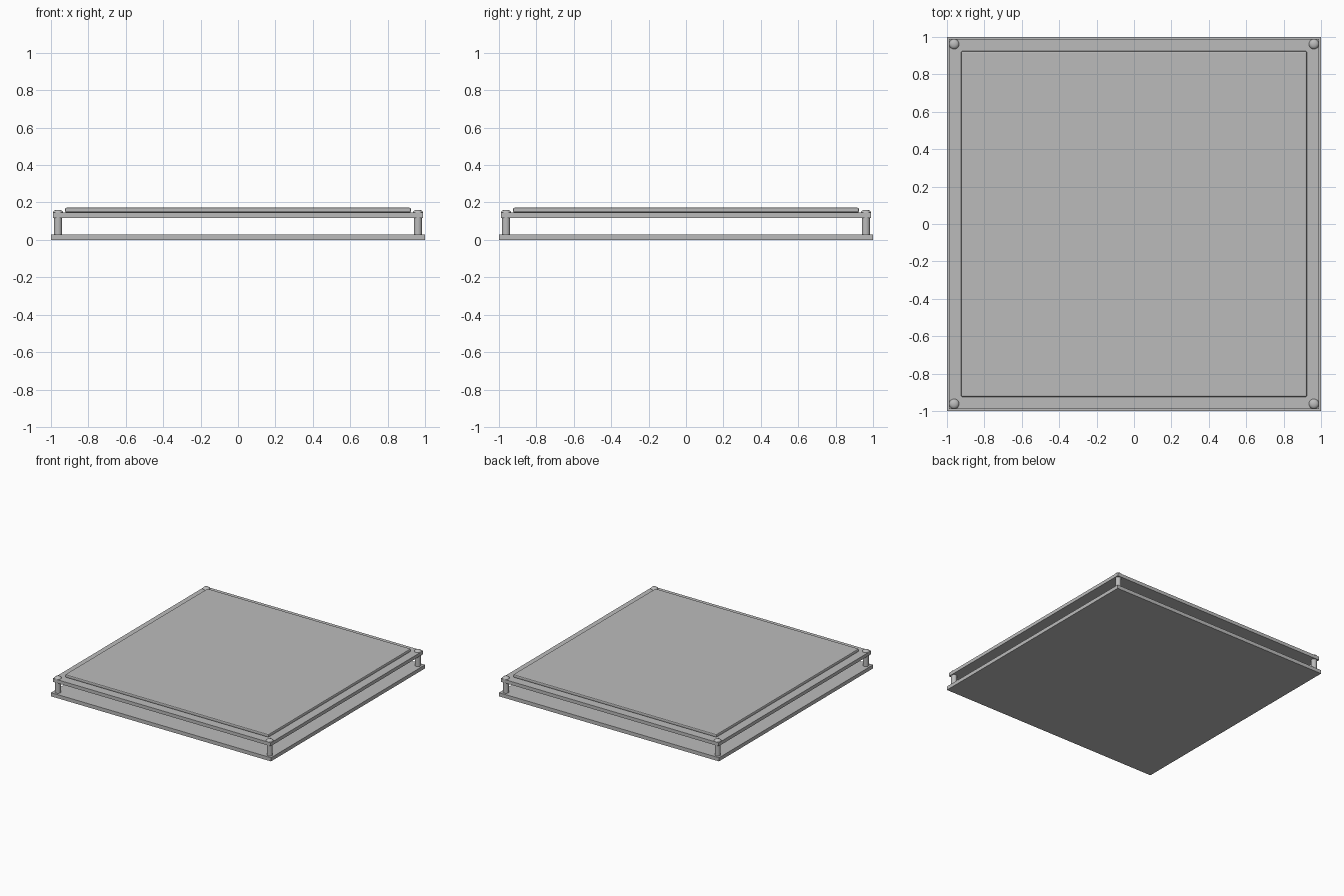
import bpy, bmesh, math

old = bpy.data.objects.get("Cube")
if old:
    bpy.data.objects.remove(old)

grey = bpy.data.materials.new("plain grey")
grey.use_nodes = True
colour = (0.5, 0.5, 0.5, 1)
grey.diffuse_color = colour
grey.node_tree.nodes["Principled BSDF"].inputs["Base Color"].default_value = colour


def finish(obj, name):
    obj.name = name
    obj.data.materials.append(grey)
    return obj


def slab(name, half, bottom, top):
    """Square plate centred on the origin."""
    bpy.ops.mesh.primitive_cube_add(size=2, location=(0, 0, (bottom + top) / 2))
    obj = bpy.context.object
    obj.scale = (half, half, (top - bottom) / 2)
    bpy.ops.object.transform_apply(location=False, rotation=False, scale=True)
    return finish(obj, name)


def lathe(name, profile, x, y, sides=24):
    """Spin a radius/height profile around a vertical axis."""
    bm = bmesh.new()
    verts = [bm.verts.new((r, 0, z)) for r, z in profile]
    edges = [bm.edges.new(pair) for pair in zip(verts, verts[1:])]
    bmesh.ops.spin(bm, geom=verts + edges, axis=(0, 0, 1), cent=(0, 0, 0),
                   angle=math.tau, steps=sides, use_merge=True)
    bmesh.ops.remove_doubles(bm, verts=bm.verts, dist=1e-5)
    bmesh.ops.recalc_face_normals(bm, faces=bm.faces)
    mesh = bpy.data.meshes.new(name)
    bm.to_mesh(mesh)
    bm.free()
    obj = bpy.data.objects.new(name, mesh)
    obj.location = (x, y, 0)
    bpy.context.collection.objects.link(obj)
    bpy.ops.object.select_all(action='DESELECT')
    obj.select_set(True)
    bpy.context.view_layer.objects.active = obj
    bpy.ops.object.shade_smooth_by_angle(angle=math.radians(35))
    return finish(obj, name)


# Stacked plates
slab("base_plate", 1.0, 0, 0.03)
slab("upper_plate", 0.99, 0.118, 0.146)
panel = slab("raised_panel", 0.925, 0.146, 0.172)
bevel = panel.modifiers.new("edge", 'BEVEL')
bevel.width = 0.008
bevel.segments = 2

# Corner posts with domed screw heads
post = [(0, 0.03), (0.022, 0.03), (0.022, 0.118), (0, 0.118)]
head = [(0, 0.146), (0.027, 0.146), (0.026, 0.15), (0.021, 0.156),
        (0.012, 0.16), (0, 0.161)]
for y, depth in ((-0.962, "front"), (0.962, "back")):
    for x, side in ((-0.962, "right"), (0.962, "left")):
        lathe(f"{depth}_{side}_post", post, x, y)
        lathe(f"{depth}_{side}_screw_head", head, x, y)
